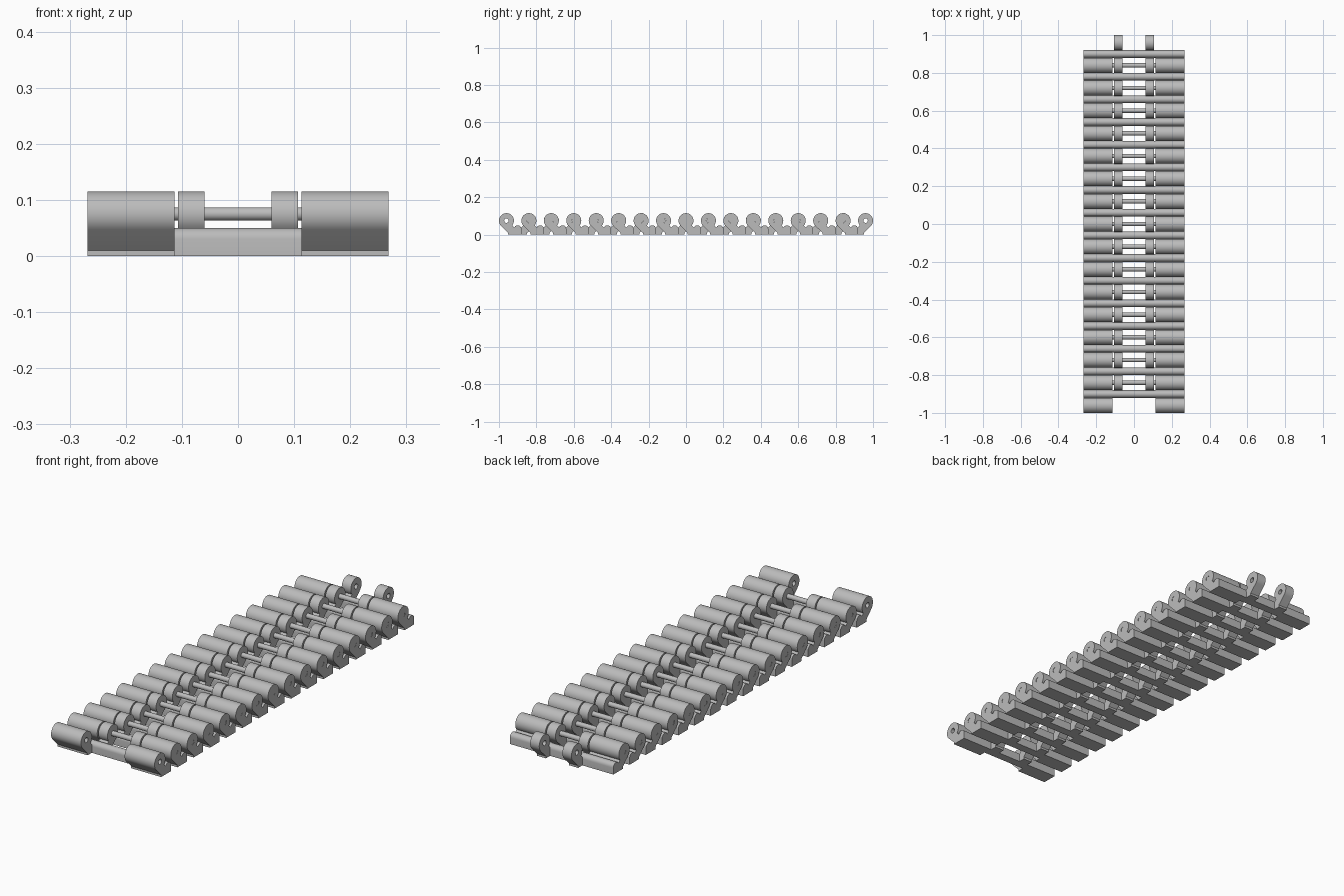
import bpy, math
from mathutils import Matrix

cube = bpy.data.objects.get("Cube")
if cube:
    bpy.data.objects.remove(cube)

PITCH, LINKS = 0.12, 16
RING, HOLE, AXIS_Z = 0.04, 0.012, 0.075
FIRST = -PITCH * LINKS / 2          # y of the first hinge axis

steel = bpy.data.materials.new("grey steel")
steel.use_nodes = True
GREY = (0.5, 0.5, 0.5, 1)
steel.diffuse_color = GREY
steel.node_tree.nodes["Principled BSDF"].inputs["Base Color"].default_value = GREY

# profile axes (y, z) laid out in the world, extruded along x
TO_WORLD = Matrix(((0, 0, 1, 0), (1, 0, 0, 0), (0, 1, 0, 0), (0, 0, 0, 1)))


def arc(y, z, r, start, end, steps):
    return [(y + r * math.cos(math.radians(a)), z + r * math.sin(math.radians(a)))
            for a in (start + (end - start) * i / steps for i in range(steps + 1))]


def extrude(name, loops, x0, x1, y, count):
    """Extrude closed (y, z) loops from x0 to x1 and repeat along the track."""
    curve = bpy.data.curves.new(name, "CURVE")
    curve.dimensions = "2D"
    curve.fill_mode = "BOTH"
    curve.extrude = (x1 - x0) / 2
    for loop in loops:
        spline = curve.splines.new("POLY")
        spline.points.add(len(loop) - 1)
        for point, (u, v) in zip(spline.points, loop):
            point.co = (u, v, 0, 1)
        spline.use_cyclic_u = True
    temp = bpy.data.objects.new("temp", curve)
    bpy.context.collection.objects.link(temp)
    bpy.context.view_layer.update()
    mesh = bpy.data.meshes.new_from_object(
        temp.evaluated_get(bpy.context.evaluated_depsgraph_get()))
    bpy.data.objects.remove(temp)
    bpy.data.curves.remove(curve)
    mesh.name = name
    mesh.transform(TO_WORLD)
    mesh.materials.clear()
    mesh.materials.append(steel)

    # weld the caps to the sides
    import bmesh
    bm = bmesh.new()
    bm.from_mesh(mesh)
    bmesh.ops.remove_doubles(bm, verts=bm.verts, dist=0.00005)
    bmesh.ops.recalc_face_normals(bm, faces=bm.faces)
    bm.to_mesh(mesh)
    bm.free()

    obj = bpy.data.objects.new(name, mesh)
    bpy.context.collection.objects.link(obj)
    obj.location = ((x0 + x1) / 2, y, 0)
    bpy.ops.object.select_all(action="DESELECT")
    obj.select_set(True)
    bpy.context.view_layer.objects.active = obj
    bpy.ops.object.shade_smooth_by_angle(angle=math.radians(30))
    array = obj.modifiers.new("repeat", "ARRAY")
    array.use_relative_offset = False
    array.use_constant_offset = True
    array.constant_offset_displace = (0, PITCH, 0)
    array.count = count
    return obj


# hinge knuckle: pierced ring on a slanted foot, mirrored for the ears
knuckle = arc(0, AXIS_Z, RING, 225, -40, 36)
knuckle += [(0.045, 0.034), (0.045, 0), (0.009, 0), (0.009, 0.01)]
bore = arc(0, AXIS_Z, HOLE, 0, 345, 23)
ear = [(-u, v) for u, v in knuckle]

# cross bar with a rounded top
bar = [(0.08, 0), (0.08, 0.03)] + arc(0.06, 0.03, 0.02, 15, 165, 10)
bar += [(0.04, 0.03), (0.04, 0)]

extrude("cross_bar", [bar], -0.268, 0.268, FIRST, LINKS)
for side, sign in (("left", 1), ("right", -1)):
    x0, x1 = sorted((sign * 0.113, sign * 0.268))
    extrude(side + "_barrel_knuckles", [knuckle, bore], x0, x1, FIRST, LINKS)
    x0, x1 = sorted((sign * 0.06, sign * 0.107))
    extrude(side + "_ear_knuckles", [ear, bore], x0, x1, FIRST + PITCH, LINKS)

# hinge pins through every joined pair of links
pin = arc(0, AXIS_Z, 0.0118, 0, 345, 23)
extrude("hinge_pins", [pin], -0.267, 0.267, FIRST + PITCH, LINKS - 1)
